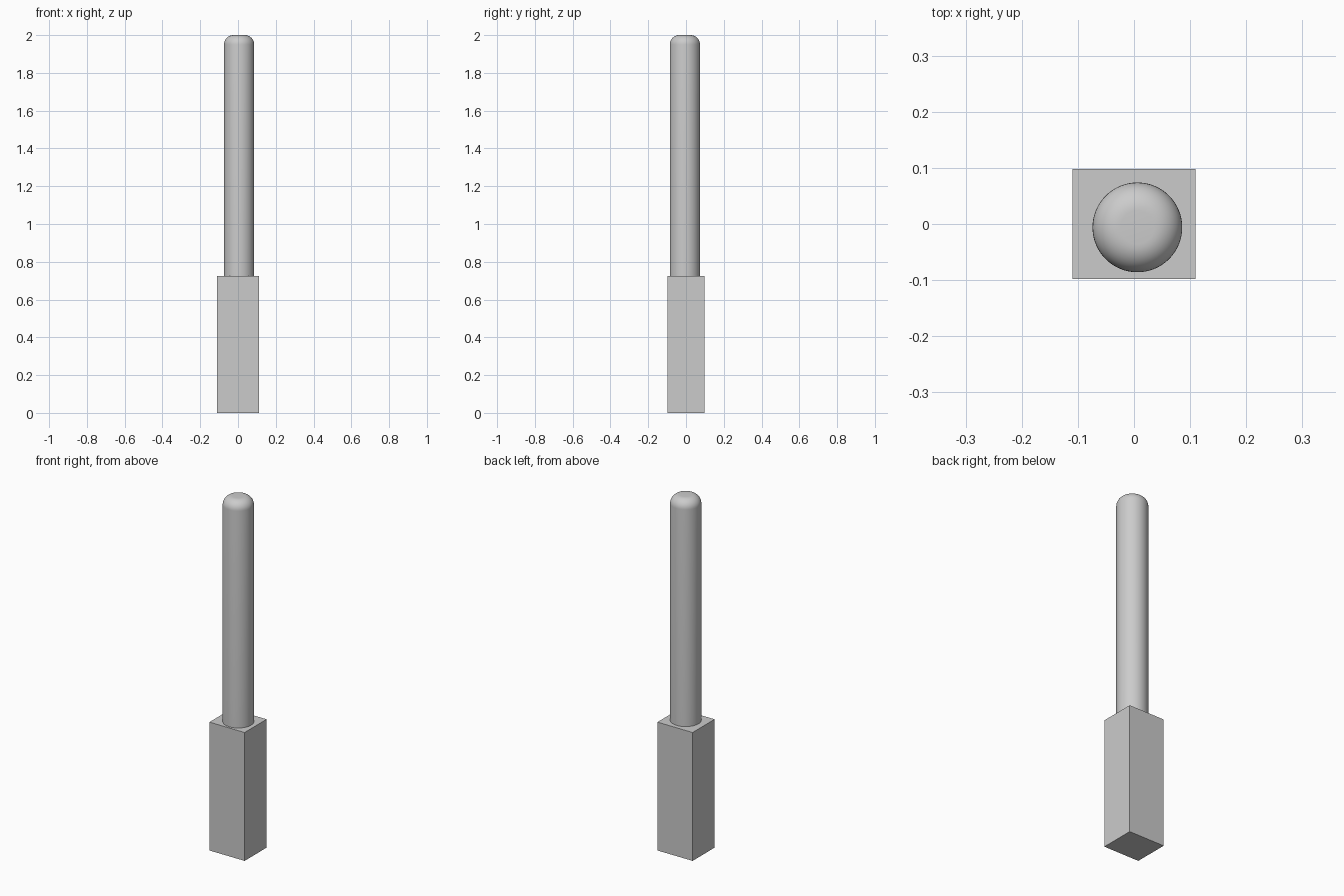
import bpy, bmesh
from math import sin, cos, pi
from mathutils import Vector

if "Cube" in bpy.data.objects:
    bpy.data.objects.remove(bpy.data.objects["Cube"])

BASE_H = 0.725
ROD_R, ROUND_R, TOP = 0.08, 0.05, 2.0
ROD_X, ROD_Y = 0.006, -0.006

# Rectangular base block
bpy.ops.mesh.primitive_cube_add(size=1, location=(0, 0, BASE_H / 2))
base = bpy.context.object
base.name = "base_block"
base.scale = (0.22, 0.196, BASE_H)
bpy.ops.object.transform_apply(location=False, rotation=False, scale=True)

# Round rod: half profile with a rounded top edge, spun about its axis
profile = [(0, 0), (ROD_R, 0)]
for i in range(11):
    a = i / 10 * pi / 2
    profile.append((ROD_R - ROUND_R + ROUND_R * cos(a),
                    TOP - BASE_H - ROUND_R + ROUND_R * sin(a)))
profile.append((0, TOP - BASE_H))

bm = bmesh.new()
verts = [bm.verts.new((r, 0, z)) for r, z in profile]
edges = [bm.edges.new(pair) for pair in zip(verts, verts[1:])]
bmesh.ops.spin(bm, geom=verts + edges, cent=Vector(), axis=(0, 0, 1),
               angle=2 * pi, steps=64)
bmesh.ops.remove_doubles(bm, verts=bm.verts[:], dist=1e-5)
bmesh.ops.recalc_face_normals(bm, faces=bm.faces[:])
mesh = bpy.data.meshes.new("rod")
bm.to_mesh(mesh)
bm.free()
rod = bpy.data.objects.new("rod", mesh)
rod.location = (ROD_X, ROD_Y, BASE_H)
bpy.context.collection.objects.link(rod)

# Smooth the rod but keep its bottom edge sharp
bpy.ops.object.select_all(action='DESELECT')
rod.select_set(True)
bpy.context.view_layer.objects.active = rod
bpy.ops.object.shade_smooth_by_angle()
